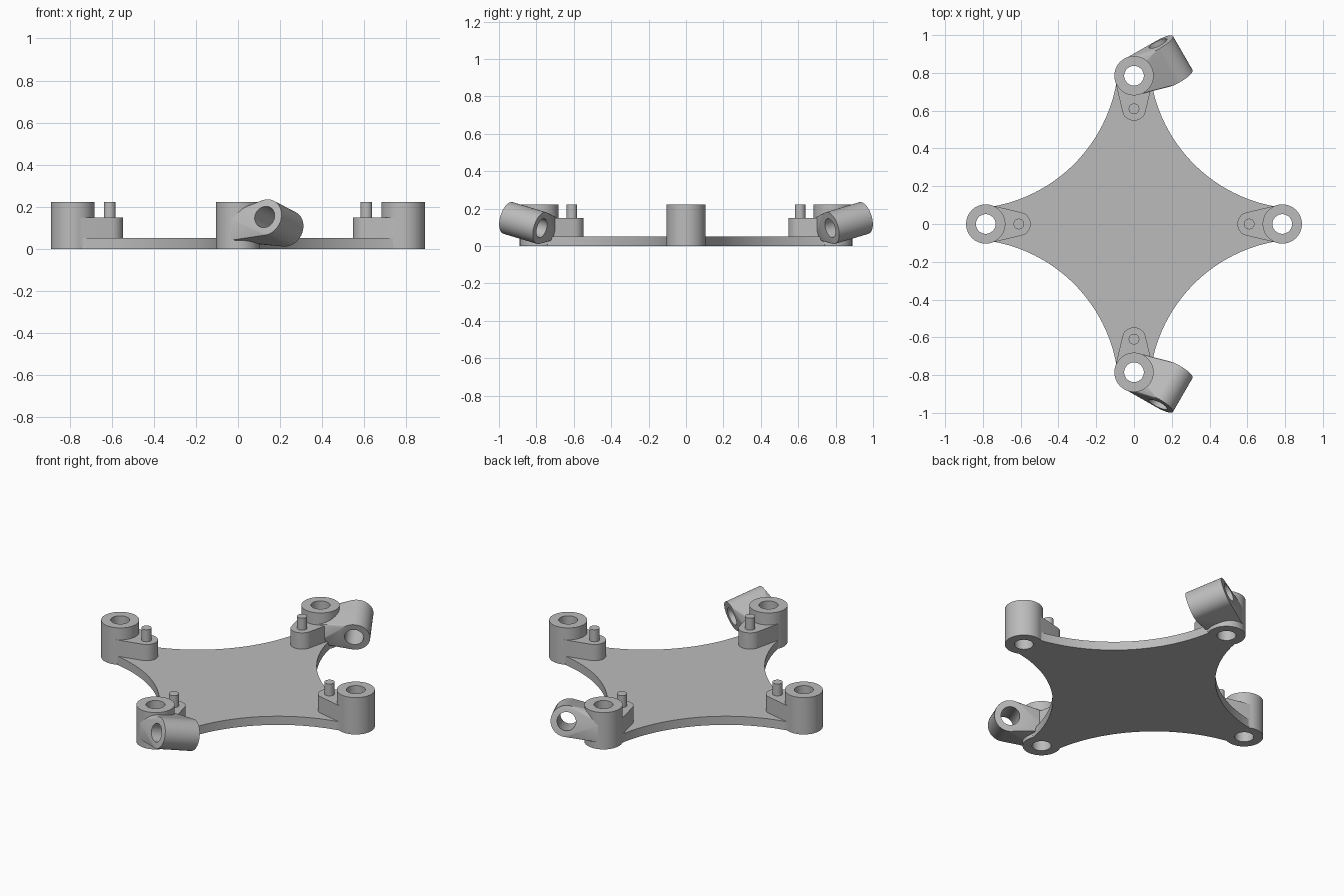
import bpy, bmesh, math
from mathutils import Vector

if "Cube" in bpy.data.objects:
    bpy.data.objects.remove(bpy.data.objects["Cube"], do_unlink=True)

SEGS = 64
POST_DIST, POST_R, HOLE_R, HEIGHT = 0.785, 0.104, 0.052, 0.222
PIN_DIST, LUG_TOP, PLATE_TOP = 0.61, 0.15, 0.052
UP = Vector((0, 0, 1))

grey = bpy.data.materials.new("light_grey")
grey.use_nodes = True
colour = (0.5, 0.5, 0.5, 1)
grey.diffuse_color = colour
grey.node_tree.nodes["Principled BSDF"].inputs["Base Color"].default_value = colour


def finish(name, bm):
    bmesh.ops.recalc_face_normals(bm, faces=bm.faces[:])
    mesh = bpy.data.meshes.new(name)
    bm.to_mesh(mesh)
    bm.free()
    mesh.materials.append(grey)
    ob = bpy.data.objects.new(name, mesh)
    bpy.context.collection.objects.link(ob)
    return ob


def rod(start, end, r):
    """Points of the two end rings of a cylinder."""
    start, end = Vector(start), Vector(end)
    turn = UP.rotation_difference(end - start)
    ring = [turn @ Vector((r * math.cos(a), r * math.sin(a), 0))
            for a in (2 * math.pi * i / SEGS for i in range(SEGS))]
    return [c + p for c in (start, end) for p in ring]


def hull(name, points):
    """Convex solid wrapped round the points."""
    bm = bmesh.new()
    for p in points:
        bm.verts.new(p)
    bmesh.ops.convex_hull(bm, input=bm.verts[:])
    bmesh.ops.delete(bm, geom=[v for v in bm.verts if not v.link_faces], context='VERTS')
    bmesh.ops.dissolve_limit(bm, angle_limit=0.005, verts=bm.verts[:], edges=bm.edges[:])
    return finish(name, bm)


def bore(ob, start, end):
    """Drill a round hole through a part."""
    cutter = hull("bore_cutter", rod(start, end, HOLE_R))
    cutter.hide_render = True
    mod = ob.modifiers.new("bore", 'BOOLEAN')
    mod.operation, mod.solver, mod.object = 'DIFFERENCE', 'EXACT', cutter
    bpy.context.view_layer.update()
    graph = bpy.context.evaluated_depsgraph_get()
    mesh = bpy.data.meshes.new_from_object(ob.evaluated_get(graph))
    ob.modifiers.clear()
    ob.data = mesh
    bpy.data.objects.remove(cutter, do_unlink=True)


parts = []

# Thin plate with four scooped sides
ARC_C, ARC_R = 0.89, 0.81
reach = math.acos(0.04 / ARC_R)
bm = bmesh.new()
outline = []
for k in range(4):
    quarter = k * math.pi / 2
    cx = ARC_C * math.sqrt(2) * math.cos(quarter + math.pi / 4)
    cy = ARC_C * math.sqrt(2) * math.sin(quarter + math.pi / 4)
    first = quarter + 1.5 * math.pi - (math.pi / 2 - reach)
    last = quarter + math.pi + (math.pi / 2 - reach)
    for i in range(SEGS + 1):
        a = first + (last - first) * i / SEGS
        outline.append(bm.verts.new((cx + ARC_R * math.cos(a), cy + ARC_R * math.sin(a), 0)))
base = bm.faces.new(outline)
top = bmesh.ops.extrude_face_region(bm, geom=[base])["geom"]
bmesh.ops.translate(bm, vec=UP * PLATE_TOP, verts=[v for v in top if isinstance(v, bmesh.types.BMVert)])
plate = finish("base_plate", bm)
parts.append(plate)

# Corner posts, each with a tapered lug and a locating pin
sides = {"left": (1, 0), "back": (0, 1), "right": (-1, 0), "front": (0, -1)}
for side, (dx, dy) in sides.items():
    out = Vector((dx, dy, 0))
    c, p = out * POST_DIST, out * PIN_DIST
    low, high = c - UP * 0.1, c + UP * 0.4
    post = hull(side + "_post", rod(c, c + UP * HEIGHT, POST_R))
    lug = hull(side + "_lug", rod(c + UP * 0.01, c + UP * LUG_TOP, POST_R - 0.001)
               + rod(p + UP * 0.01, p + UP * LUG_TOP, 0.063))
    pin = hull(side + "_pin", rod(p + UP * 0.1, p + UP * HEIGHT, 0.028))
    for ob in (post, lug, plate):
        bore(ob, low, high)
    parts += [post, lug, pin]

# Tilted sleeves blended into the front and back posts
for side, s in (("front", -1), ("back", 1)):
    upper = Vector((0.13, s * 0.951, 0.15))
    lower = Vector((0.234, s * 0.771, 0.096))
    axis = upper - lower
    c = Vector((0, s * POST_DIST, 0))
    sleeve = hull(side + "_sleeve", rod(lower, upper, 0.088)
                  + rod(c + UP * 0.04, c + UP * 0.148, POST_R - 0.002))
    bore(sleeve, lower - axis, upper + axis)
    bore(sleeve, c - UP * 0.1, c + UP * 0.4)
    parts.append(sleeve)

# Smooth curved walls, crisp rims
bpy.ops.object.select_all(action='DESELECT')
for ob in parts:
    ob.select_set(True)
bpy.context.view_layer.objects.active = plate
bpy.ops.object.shade_smooth_by_angle(angle=math.radians(20))
